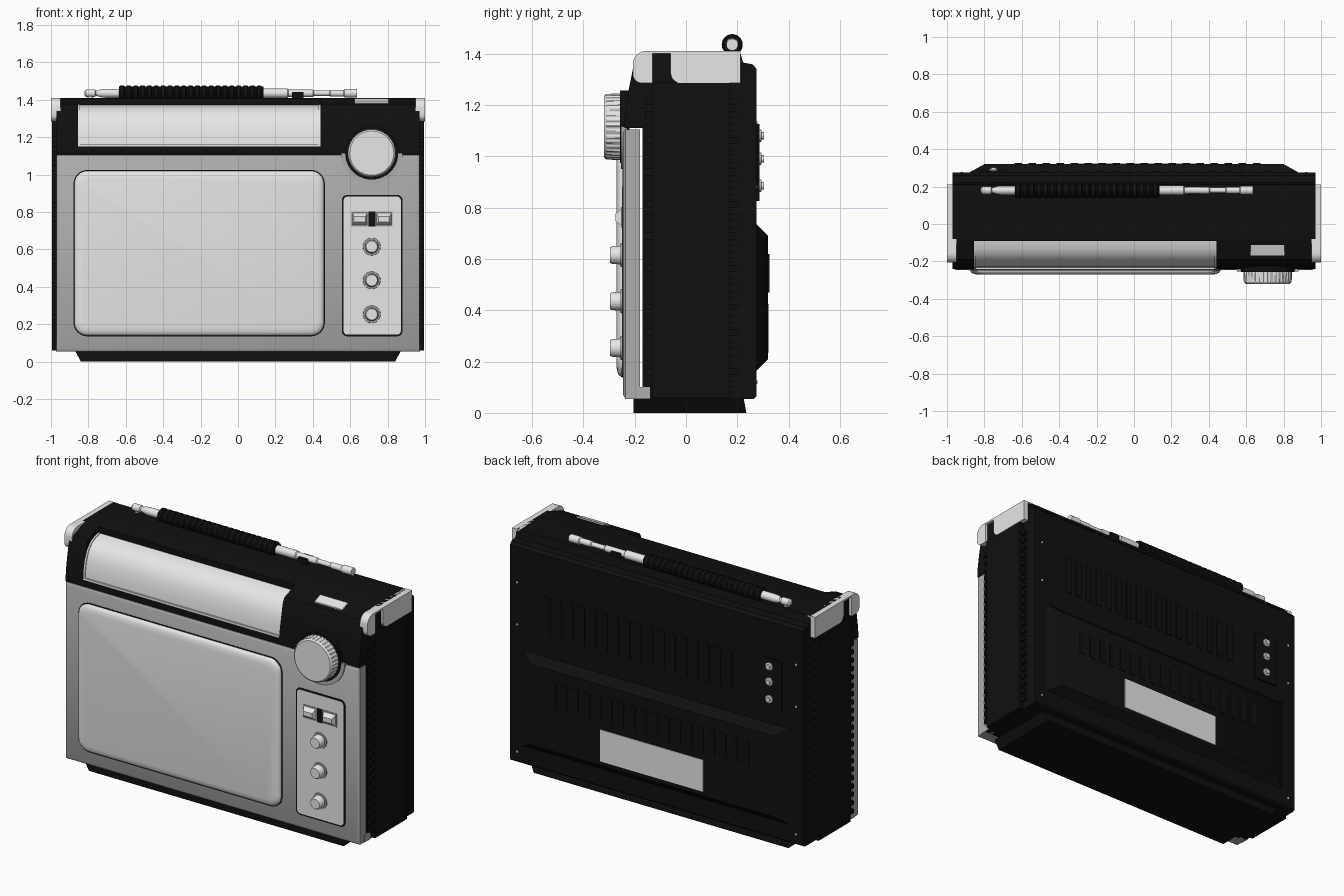
import bpy, bmesh, math
from math import sin, cos, pi

if "Cube" in bpy.data.objects:
    bpy.data.objects.remove(bpy.data.objects["Cube"])


def material(name, v):
    m = bpy.data.materials.new(name)
    m.use_nodes = True
    m.diffuse_color = (v, v, v, 1)
    m.node_tree.nodes["Principled BSDF"].inputs["Base Color"].default_value = (v, v, v, 1)
    return m


BLACK = material("black plastic", 0.005)
LIGHT = material("light grey", 0.8)
GREY = material("mid grey", 0.42)
parts = []


def place(axis, u, v, t):
    return {"x": (t, u, v), "y": (u, t, v), "z": (u, v, t)}[axis]


def add_loft(bm, loops, axis):
    """Skin a row of (outline, height) loops and cap both ends."""
    rings = [[bm.verts.new(place(axis, u, v, t)) for u, v in pts] for pts, t in loops]
    n = len(rings[0])
    for a, b in zip(rings, rings[1:]):
        for i in range(n):
            bm.faces.new((a[i], a[(i + 1) % n], b[(i + 1) % n], b[i]))
    bm.faces.new(rings[0])
    bm.faces.new(rings[-1])


def finish(name, bm, mat):
    bmesh.ops.recalc_face_normals(bm, faces=bm.faces)
    me = bpy.data.meshes.new(name)
    bm.to_mesh(me)
    bm.free()
    ob = bpy.data.objects.new(name, me)
    me.materials.append(mat)
    bpy.context.collection.objects.link(ob)
    parts.append(ob)
    return ob


def loft(name, loops, axis, mat):
    bm = bmesh.new()
    add_loft(bm, loops, axis)
    return finish(name, bm, mat)


def prism(name, pts, axis, a, b, mat):
    return loft(name, [(pts, a), (pts, b)], axis, mat)


def rect(u0, u1, v0, v1):
    return [(u0, v0), (u1, v0), (u1, v1), (u0, v1)]


def rrect(u0, u1, v0, v1, radii, seg=6):
    """Rounded rectangle; radii run bottom-left, bottom-right, top-right, top-left."""
    if not isinstance(radii, tuple):
        radii = (radii,) * 4
    pts = []
    for k, (r, (u, v)) in enumerate(zip(radii, rect(u0, u1, v0, v1))):
        if r == 0:
            pts.append((u, v))
            continue
        cu = u + r if k in (0, 3) else u - r
        cv = v + r if k < 2 else v - r
        for i in range(seg + 1):
            a = pi + (k + i / seg) * pi / 2
            pts.append((cu + r * cos(a), cv + r * sin(a)))
    return pts


def boxes(name, items, mat):
    bm = bmesh.new()
    for x0, x1, y0, y1, z0, z1 in items:
        add_loft(bm, [(rect(x0, x1, y0, y1), z0), (rect(x0, x1, y0, y1), z1)], "z")
    return finish(name, bm, mat)


def lathe(name, cu, cv, axis, profile, mat, seg=24, knurl=0.0):
    """Turned part: profile is (position along axis, radius)."""
    loops = []
    for t, r in profile:
        pts = []
        for i in range(seg):
            q = r - knurl * (i % 4 > 1)
            pts.append((cu + q * cos(2 * pi * i / seg), cv + q * sin(2 * pi * i / seg)))
        loops.append((pts, t))
    return loft(name, loops, axis, mat)


# Case: one side profile, with a recess for the dial window
W0, W1 = -0.855, 0.44
back = [(-0.08, 1.41), (0.21, 1.41), (0.222, 1.365), (0.26, 1.358), (0.275, 1.34),
        (0.275, 0.065), (0.265, 0.055), (-0.17, 0.055), (-0.17, 1.11), (-0.24, 1.11)]
front = [(-0.237, 1.17), (-0.225, 1.25), (-0.205, 1.35), (-0.19, 1.373), (-0.09, 1.407)]
recess = [(-0.238, 1.15), (-0.09, 1.15), (-0.09, 1.407)]
prism("case_right_end", back + front, "x", -0.97, W0, BLACK)
prism("case_left_end", back + front, "x", W1, 0.97, BLACK)
prism("case_middle", back + recess, "x", W0, W1, BLACK)

# Dial window with thin end trims
window = [(-0.09, 1.15), (-0.234, 1.15), (-0.23, 1.2), (-0.218, 1.26), (-0.198, 1.31),
          (-0.165, 1.345), (-0.13, 1.363), (-0.09, 1.372)]
prism("dial_window", window, "x", W0, W1, LIGHT)
trim = [(y - 0.004, z + 0.004) for y, z in window]
for side, x in (("right", W0), ("left", W1 - 0.01)):
    prism("window_trim_" + side, trim, "x", x, x + 0.01, LIGHT)
boxes("window_lower_trim", [(W0, W1, -0.242, -0.2, 1.15, 1.162)], LIGHT)

# Base and rear bulge
loft("base", [(rect(-0.84, 0.84, -0.205, 0.235), 0), (rect(-0.87, 0.87, -0.205, 0.225), 0.056)], "z", BLACK)
loft("rear_bulge", [(rect(-0.89, 0.89, 0.16, 0.74), 0.27), (rect(-0.8, 0.8, 0.21, 0.69), 0.32)], "y", BLACK)

# Front panel with a softened rim and wrapped feet
loft("front_panel", [(rect(-0.97, 0.97, 0.055, 1.105), -0.18), (rect(-0.97, 0.97, 0.055, 1.105), -0.236),
                     (rect(-0.955, 0.955, 0.07, 1.092), -0.245)], "y", GREY)
boxes("panel_feet", [(s * 0.95 - 0.024, s * 0.95 + 0.024, -0.2, -0.14, 0.055, 0.1) for s in (-1, 1)], GREY)

# Screen
prism("screen_border", rrect(-0.88, 0.465, 0.135, 1.025, 0.075), "y", -0.24, -0.248, BLACK)
steps = [(0, -0.24), (0, -0.252), (0.006, -0.261), (0.018, -0.267), (0.04, -0.271)]
loft("screen", [(rrect(-0.875 + d, 0.46 - d, 0.14 + d, 1.02 - d, 0.07 - d * 0.6), y) for d, y in steps],
     "y", LIGHT)

# Control plate
prism("control_border", rrect(0.555, 0.88, 0.135, 0.892, 0.03), "y", -0.24, -0.248, BLACK)
prism("control_plate", rrect(0.564, 0.871, 0.144, 0.883, 0.022), "y", -0.24, -0.25, LIGHT)
boxes("switch_slot", [(0.698, 0.734, -0.254, -0.24, 0.722, 0.803)], BLACK)
for name, x in (("right", 0.605), ("left", 0.734)):
    prism("switch_recess_" + name, rect(x, x + 0.093, 0.722, 0.803), "y", -0.245, -0.2525, GREY)
    loft("switch_" + name, [(rect(x + 0.006, x + 0.087, 0.728, 0.797), -0.25),
                            (rect(x + 0.016, x + 0.077, 0.748, 0.775), -0.275)], "y", LIGHT)
for i, z in enumerate((0.615, 0.435, 0.253)):
    lathe("knob_collar_%d" % i, 0.715, z, "y", [(-0.245, 0.048), (-0.256, 0.046)], GREY)
    lathe("knob_%d" % i, 0.715, z, "y", [(-0.25, 0.037), (-0.29, 0.034), (-0.296, 0.03)], LIGHT)

# Tuning dial in its well
arc = [(0.715 + 0.165 * cos(pi + pi * i / 24), 1.115 + 0.165 * sin(pi + pi * i / 24)) for i in range(25)]
prism("dial_surround", arc, "y", -0.23, -0.253, GREY)
lathe("dial_well", 0.715, 1.115, "y", [(-0.22, 0.142), (-0.257, 0.142)], BLACK, 48)
lathe("tuning_dial", 0.715, 1.115, "y", [(-0.24, 0.13), (-0.312, 0.128)], LIGHT, 144, 0.004)
lathe("dial_face", 0.715, 1.115, "y", [(-0.31, 0.127), (-0.315, 0.125), (-0.32, 0.118)], LIGHT, 48)

# Top button on the sloped edge
prism("top_button", [(-0.168, 1.37), (-0.168, 1.388), (-0.113, 1.408), (-0.113, 1.39)], "x", 0.622, 0.805, LIGHT)

# Sides: raised panel, ribbed seams and corner caps
for s, name in ((-1, "right"), (1, "left")):
    lo, hi = sorted((s * 0.96, s * 0.995))
    boxes("side_panel_" + name, [(lo, hi, -0.13, 0.17, 0.06, 1.29)], BLACK)
    boxes("side_ribs_" + name, [(lo, s * 0.988 if s > 0 else hi, y, y + 0.03, 0.1 + 0.05 * i, 0.125 + 0.05 * i)
                                for i in range(23) for y in (-0.16, 0.17)], BLACK)
    a, b = s * 0.95, s * 1.0
    prism("cap_front_" + name, rrect(-0.207, -0.13, 1.285, 1.41, (0.035, 0, 0, 0.05)), "x", a, b, LIGHT)
    prism("cap_rear_" + name, rrect(-0.06, 0.212, 1.285, 1.41, (0.04, 0, 0, 0)), "x", a, b, LIGHT)
    prism("cap_bridge_" + name, rect(-0.135, -0.055, 1.4, 1.41), "x", a, b, LIGHT)
    prism("cap_slot_" + name, rect(-0.135, -0.055, 1.285, 1.401), "x", a, s * 0.985, BLACK)

# Carrying grip and telescopic rod along the top
Y, Z = 0.18, 1.435
ridges = []
for i in range(21):
    x = -0.635 + i * 0.0367
    ridges += [(x, 0.035), (x + 0.005, 0.041), (x + 0.024, 0.041), (x + 0.029, 0.035)]
lathe("grip", Y, Z, "x", ridges + [(0.135, 0.035)], BLACK)
lathe("rod_thick_end", Y, Z, "x", [(-0.75, 0.016), (-0.73, 0.022), (-0.71, 0.024), (-0.63, 0.024)], LIGHT)
lathe("rod_hinge", Y, Z, "x", [(-0.82, 0.012), (-0.812, 0.021), (-0.765, 0.021), (-0.76, 0.014), (-0.74, 0.014)], LIGHT)
lathe("hinge_post", -0.79, Y, "z", [(1.4, 0.014), (1.435, 0.014)], LIGHT)
lathe("rod_sections", Y, Z, "x", [(0.13, 0.025), (0.265, 0.025), (0.27, 0.019), (0.4, 0.019), (0.405, 0.014),
                                  (0.49, 0.014), (0.495, 0.018), (0.565, 0.018), (0.57, 0.023), (0.635, 0.023)], LIGHT)
boxes("rod_clip", [(0.29, 0.35, Y - 0.03, Y + 0.03, 1.405, 1.442)], BLACK)

# Back: vents, jacks, label and screws
boxes("upper_vents", [(-0.5 + 0.075 * i, -0.46 + 0.075 * i, 0.27, 0.281, 0.87, 1.1) for i in range(17)], BLACK)
boxes("lower_vents", [(-0.64 + 0.075 * i, -0.6 + 0.075 * i, 0.31, 0.325, 0.47, 0.62) for i in range(18)], BLACK)
boxes("jack_plate", [(-0.83, -0.67, 0.27, 0.286, 0.825, 1.125)], BLACK)
for i, z in enumerate((1.08, 0.99, 0.885)):
    lathe("jack_%d" % i, -0.75, z, "y", [(0.28, 0.024), (0.293, 0.024), (0.295, 0.014), (0.303, 0.014)], LIGHT, 12)
boxes("rear_label", [(-0.34, 0.34, 0.315, 0.323, 0.235, 0.425)], LIGHT)
for i, (x, z) in enumerate([(x, z) for x in (-0.92, 0.92) for z in (0.12, 0.88, 1.13)]):
    lathe("screw_%d" % i, x, z, "y", [(0.27, 0.008), (0.279, 0.006)], LIGHT, 8)

# Smooth shading with sharp edges kept
bpy.ops.object.select_all(action="DESELECT")
for ob in parts:
    ob.select_set(True)
bpy.context.view_layer.objects.active = parts[0]
bpy.ops.object.shade_smooth_by_angle(angle=math.radians(35))
